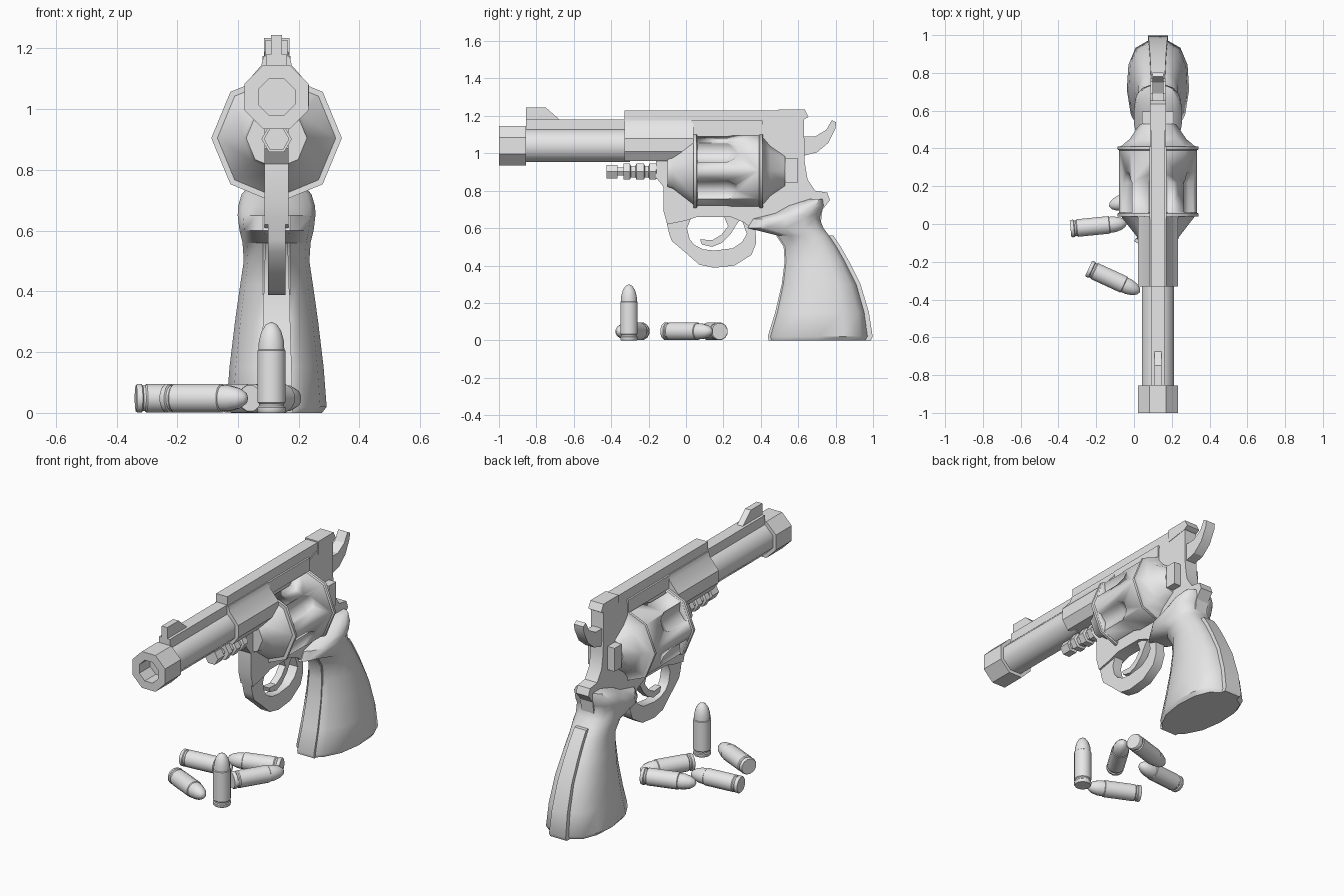
import bpy, bmesh
from math import cos, sin, pi, radians
from mathutils import Matrix, Vector

if "Cube" in bpy.data.objects:
    bpy.data.objects.remove(bpy.data.objects["Cube"], do_unlink=True)

CX = 0.127          # centre plane of the gun
AXIS_Z = 0.905      # drum axis height
BARREL_Z = 1.04

grey = bpy.data.materials.new("light_grey")
grey.use_nodes = True
grey.diffuse_color = (0.8, 0.8, 0.8, 1)
grey.node_tree.nodes["Principled BSDF"].inputs["Base Color"].default_value = (0.8, 0.8, 0.8, 1)


def finish(bm, name, angle=30):
    bmesh.ops.remove_doubles(bm, verts=bm.verts, dist=1e-5)
    bmesh.ops.recalc_face_normals(bm, faces=bm.faces)
    me = bpy.data.meshes.new(name)
    bm.to_mesh(me)
    bm.free()
    me.materials.append(grey)
    ob = bpy.data.objects.new(name, me)
    bpy.context.collection.objects.link(ob)
    bpy.ops.object.select_all(action='DESELECT')
    ob.select_set(True)
    bpy.context.view_layer.objects.active = ob
    bpy.ops.object.shade_smooth_by_angle(angle=radians(angle))
    return ob


def loft(bm, rings):
    """Skin closed rings of points and cap both ends."""
    rows = [[bm.verts.new(p) for p in ring] for ring in rings]
    n = len(rows[0])
    for a, b in zip(rows, rows[1:]):
        for i in range(n):
            bm.faces.new((a[i], a[(i + 1) % n], b[(i + 1) % n], b[i]))
    bm.faces.new(rows[0])
    bm.faces.new(rows[-1])


def plate(name, pts, half, angle=25):
    """Side profile (y, z) extruded across x."""
    bm = bmesh.new()
    loft(bm, [[(CX + s * half, y, z) for y, z in pts] for s in (-1, 1)])
    return finish(bm, name, angle)


def box(name, y0, y1, z0, z1, half):
    return plate(name, [(y0, z0), (y1, z0), (y1, z1), (y0, z1)], half)


def lathe(name, profile, n, matrix, phase=0.0, angle=30):
    """Profile of (radius, height) turned about local z."""
    bm = bmesh.new()
    rows = [[bm.verts.new((r * cos(phase + 2 * pi * i / n), r * sin(phase + 2 * pi * i / n), h))
             for i in range(n)] for r, h in profile]
    for a, b in zip(rows, rows[1:]):
        for i in range(n):
            bm.faces.new((a[i], a[(i + 1) % n], b[(i + 1) % n], b[i]))
    bmesh.ops.remove_doubles(bm, verts=bm.verts, dist=1e-5)
    bm.transform(matrix)
    return finish(bm, name, angle)


def along_y(z, x=CX):
    return Matrix.Translation((x, 0, z)) @ Matrix.Rotation(-pi / 2, 4, 'X')


# Barrel and muzzle
lathe("muzzle", [(0, -.9), (.065, -.9), (.065, -1), (.114, -1), (.114, -.855), (0, -.855)],
      8, along_y(BARREL_Z), pi / 8)
lathe("barrel", [(0, -.86), (.093, -.86), (.093, -.3), (0, -.3)],
      8, along_y(BARREL_Z), pi / 8, 50)
box("barrel_rib", -.855, -.32, 1.09, 1.18, .034)
plate("front_sight", [(-.855, 1.17), (-.855, 1.245), (-.75, 1.245), (-.67, 1.175)], .018)

# Barrel shroud: faceted cross-section drawn along y
half_section = [(.043, 1.175), (.05, 1.145), (.106, 1.08), (.106, 1.01), (.07, .96)]
section = half_section + [(-x, z) for x, z in reversed(half_section)]
bm = bmesh.new()
loft(bm, [[(CX + x, y, z) for x, z in section] for y in (-.33, .04)])
finish(bm, "barrel_shroud")

# Frame
plate("frame", [(-.16, 1.1), (-.16, .87), (-.12, .82), (-.12, .69), (-.1, .62), (0, .64),
                (.06, .66), (.24, .66), (.31, .63), (.36, .59), (.5, .58), (.72, .62),
                (.73, .7), (.77, .75), (.755, .79), (.69, .8), (.65, .86), (.635, .95),
                (.63, 1.19), (.5, 1.19), (.4, 1.15), (0, 1.15)], .04)
box("top_strap", -.33, .5, 1.15, 1.228, .036)
box("strap_rail", .03, .41, 1.1, 1.175, .046)
plate("rear_sight", [(.495, 1.16), (.495, 1.235), (.635, 1.235), (.655, 1.195), (.63, 1.18)], .042)

# Drum with rims and cones at both ends
drum = lathe("drum", [(0, -.1), (.1, -.1), (.11, -.07), (.195, .04), (.215, .04), (.215, .055),
                      (.207, .06), (.207, .39), (.215, .395), (.215, .41), (.195, .412),
                      (.15, .45), (.095, .53), (0, .53)], 8, along_y(AXIS_Z), 0, 50)

# Flutes cut into the drum
for k in range(6):
    a = pi / 6 + k * pi / 3
    m = along_y(AXIS_Z + .225 * sin(a), CX + .225 * cos(a))
    cutter = lathe("flute_cutter", [(0, .062), (.07, .062), (.07, .22), (.045, .27), (0, .29)],
                   8, m, a, 50)
    cutter.hide_render = True
    cutter.hide_viewport = True
    mod = drum.modifiers.new("flute", 'BOOLEAN')
    mod.operation = 'DIFFERENCE'
    mod.solver = 'EXACT'
    mod.object = cutter

# Recoil block behind the drum and ejector rod in front
box("recoil_block", .53, .595, .84, .975, .085)
lathe("ejector_rod", [(0, -.425), (.042, -.425), (.042, -.365), (.024, -.365), (.024, -.335),
                      (.05, -.335), (.05, -.3), (.036, -.295), (.036, -.27), (.05, -.265),
                      (.05, -.225), (.036, -.22), (.036, -.2), (.05, -.195), (.05, -.16),
                      (.03, -.155), (.03, -.08), (0, -.08)], 6, along_y(AXIS_Z - .003))

# Hammer and trigger
plate("hammer", [(.6, 1.09), (.69, 1.09), (.75, 1.125), (.78, 1.178), (.803, 1.165),
                 (.798, 1.13), (.76, 1.055), (.7, 1.005), (.6, .98)], .03)
plate("trigger", [(.2, .67), (.225, .61), (.19, .565), (.14, .535), (.075, .54), (.085, .512),
                  (.14, .5), (.19, .52), (.24, .57), (.27, .62), (.31, .67)], .02)

# Trigger guard: outer and inner outline joined into a bent strip
outer = [(-.11, .66), (-.09, .57), (-.075, .53), (.0, .467), (.07, .405), (.15, .388),
         (.26, .4), (.35, .457), (.375, .52), (.37, .63)]
inner = [(.03, .66), (.005, .6), (.02, .54), (.045, .51), (.09, .487), (.15, .48),
         (.25, .492), (.3, .525), (.325, .57), (.3, .64)]
bm = bmesh.new()
loft(bm, [[(CX + s * .029, *o), (CX - s * .029, *o), (CX - s * .029, *i), (CX + s * .029, *i)]
          for o, i in zip(outer, inner) for s in (1,)])
finish(bm, "trigger_guard", 40)

# Grip: rows of height, front, back, half width
grip = [(0, .45, .965, .15), (.02, .445, .975, .165), (.15, .485, .955, .155),
        (.3, .52, .91, .137), (.42, .535, .85, .12), (.5, .53, .805, .108),
        (.56, .49, .765, .112), (.6, .33, .735, .122), (.65, .36, .715, .128),
        (.68, .48, .72, .127), (.72, .55, .735, .115), (.755, .66, .73, .085)]


def grip_ring(z, f, b, w):
    half = [(0, .045), (.07, .55 * w), (.25, .87 * w), (.5, w), (.75, .95 * w),
            (.92, .72 * w), (1, .045)]
    right = [(CX + x, f + t * (b - f), z) for t, x in half]
    return right + [(2 * CX - x, y, zz) for x, y, zz in reversed(right)]


bm = bmesh.new()
loft(bm, [grip_ring(*row) for row in grip])
finish(bm, "grip", 40)

# Metal strap showing between the grip halves
strap_rows = [r for r in grip if r[0] < .58]
bm = bmesh.new()
loft(bm, [[(CX + s * w, y, z) for s, y in ((-1, f - .008), (1, f - .008), (1, b + .023), (-1, b + .023))]
          for z, f, b, _ in strap_rows for w in (.036 + .03 * (.6 - z),)])
finish(bm, "grip_strap", 40)

# Loose cartridges: base point and direction
cartridge = [(0, 0), (.044, 0), (.048, .006), (.048, .018), (.043, .022), (.043, .03),
             (.048, .035), (.048, .205), (.044, .208), (.043, .235), (.034, .268),
             (.019, .291), (0, .3)]
for base, aim in [((.11, -.305, 0), (0, 0, 1)),
                  ((-.336, -.025, .048), (1, .1, 0)),
                  ((-.24, -.235, .048), (1, -.46, 0)),
                  ((.155, .18, .048), (-1, -.3, 0)),
                  ((.04, -.115, .048), (.52, .85, 0))]:
    m = Matrix.Translation(base) @ Vector(aim).to_track_quat('Z', 'Y').to_matrix().to_4x4()
    lathe("cartridge", cartridge, 12, m, pi / 12, 35)
